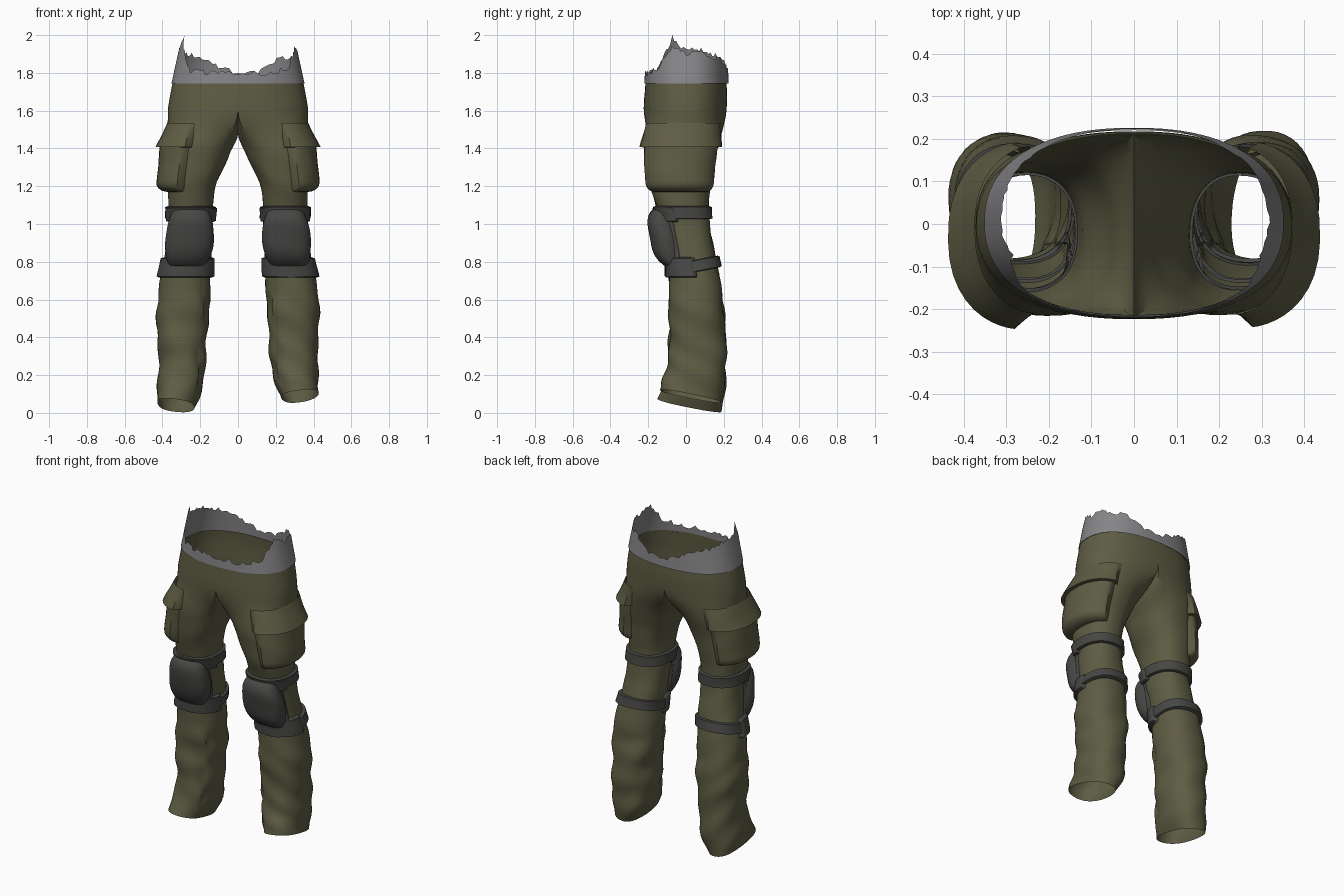
import bpy, bmesh, math, random
from math import sin, cos, pi, radians

if "Cube" in bpy.data.objects:
    bpy.data.objects.remove(bpy.data.objects["Cube"])

random.seed(4)
N = 48            # points around a leg
ARC = 18          # ring points -ARC..ARC lie on the outer half of the hips


def material(name, col):
    m = bpy.data.materials.new(name)
    m.diffuse_color = (*col, 1)
    m.use_nodes = True
    m.node_tree.nodes["Principled BSDF"].inputs["Base Color"].default_value = m.diffuse_color
    return m


OLIVE = material("olive cloth", (0.112, 0.108, 0.057))
GREY = material("grey shirt cloth", (0.24, 0.24, 0.25))
DARK = material("dark padding", (0.062, 0.062, 0.059))

# leg sections: height, inner x, outer x, front y, back y
LEG = [(0.05, .225, .43, -.145, .185), (0.12, .20, .425, -.13, .20),
       (0.2, .183, .42, -.10, .21), (0.4, .162, .428, -.09, .21),
       (0.6, .15, .425, -.09, .195), (0.72, .145, .412, -.09, .178),
       (0.85, .14, .383, -.10, .152), (1.0, .135, .37, -.13, .125),
       (1.1, .13, .37, -.16, .12), (1.2, .12, .37, -.19, .13),
       (1.3, .075, .375, -.205, .145), (1.4, .035, .377, -.215, .165),
       (1.6, .0, .372, -.222, .21)]


def section(z):
    """Smoothly interpolated leg section at height z."""
    z = min(max(z, LEG[0][0]), LEG[-1][0])
    i = next(k for k in range(len(LEG) - 1) if z <= LEG[k + 1][0])
    a, b = LEG[i], LEG[i + 1]
    p, q = LEG[max(i - 1, 0)], LEG[min(i + 2, len(LEG) - 1)]
    h = b[0] - a[0]
    t = (z - a[0]) / h
    out = []
    for k in range(1, 5):
        ma = (b[k] - p[k]) / (b[0] - p[0]) * h
        mb = (q[k] - a[k]) / (q[0] - a[0]) * h
        out.append((2*t**3 - 3*t*t + 1)*a[k] + (t**3 - 2*t*t + t)*ma
                   + (3*t*t - 2*t**3)*b[k] + (t**3 - t*t)*mb)
    return out


def spow(c, n=2.3):
    return math.copysign(abs(c) ** (2 / n), c)


def leg_point(z, t, side, off=0.0):
    """Point on a leg at height z and angle t (0 outside, -90 front)."""
    xi, xo, yf, yb = section(z)
    fold = sin(27*z + 2*sin(t + side) + side) * sin(1.5*t + 9*z)
    amp = .009 if z < .6 else .003
    off += amp * fold
    x = (xi + xo)/2 + ((xo - xi)/2 + off) * spow(cos(t))
    y = (yf + yb)/2 + ((yb - yf)/2 + off) * spow(sin(t))
    k = max(0, (.35 - z) / .3)          # slanted hem, one leg slightly higher
    dz = k * (-.2*(y - .02) + .12*(x - .32) + (.038 if side > 0 else -.012))
    return (side * x, y, max(0, z + dz))


def hip_point(z, t, w, yf, yb):
    return (w * max(0, spow(cos(t))), (yf + yb)/2 + (yb - yf)/2 * spow(sin(t)), z)


def finish(bm, name, mat):
    bmesh.ops.remove_doubles(bm, verts=bm.verts, dist=.0005)
    bmesh.ops.recalc_face_normals(bm, faces=bm.faces)
    me = bpy.data.meshes.new(name)
    bm.to_mesh(me)
    bm.free()
    ob = bpy.data.objects.new(name, me)
    bpy.context.collection.objects.link(ob)
    me.materials.append(mat)
    bpy.ops.object.select_all(action='DESELECT')
    ob.select_set(True)
    bpy.context.view_layer.objects.active = ob
    bpy.ops.object.shade_smooth_by_angle(angle=radians(40))
    return ob


def loft(bm, rows, closed):
    vs = [[bm.verts.new(p) for p in r] for r in rows]
    for a, b in zip(vs, vs[1:]):
        n = len(a)
        for i in range(n if closed else n - 1):
            j = (i + 1) % n
            bm.faces.new((a[i], a[j], b[j], b[i]))


# ---- trousers: two legs meeting in a saddle at the crotch, then hips ----
bm = bmesh.new()
for s in (1, -1):
    idx = list(range(-ARC, N - ARC))
    ts = [2*pi*i/N for i in idx]
    rows = [[leg_point(.05 + .03*k, t, s) for t in ts] for k in range(45)]
    z0 = .05 + .03*44
    crotch = []
    for i in idx:
        if i <= ARC:
            crotch.append(hip_point(1.61, pi/2*i/ARC, .371, -.224, .215))
        else:
            f = (i - ARC) / (N - 2*ARC)
            y = .215 + f * (-.224 - .215)
            crotch.append((0, y, 1.485 + .125*(y/.22)**2))
    for k in range(1, 9):
        b = k / 8
        e = b*b*(3 - 2*b)
        row = []
        for t, c in zip(ts, crotch):
            z = z0 + (c[2] - z0) * b
            p = leg_point(z, t, s)
            row.append((p[0]*(1-e) + s*c[0]*e, p[1]*(1-e) + c[1]*e, z))
        rows.append(row)
    loft(bm, rows, True)
    hips = [rows[-1][:2*ARC + 1]]
    for z, w, yf, yb in ((1.66, .363, -.222, .218), (1.71, .354, -.217, .217),
                         (1.76, .344, -.214, .212)):
        hips.append([(s*p[0], p[1], p[2]) for p in
                     (hip_point(z, pi/2*i/ARC, w, yf, yb) for i in range(-ARC, ARC + 1))])
    loft(bm, hips, False)
finish(bm, "trousers", OLIVE)

# ---- torn shirt band above the waist ----
TORN = [(0, 1.90), (10, 1.93), (20, 1.90), (40, 1.88), (55, 1.87), (72, 1.81), (90, 1.80),
        (105, 1.83), (125, 1.88), (140, 1.90), (155, 1.91), (170, 1.93), (185, 1.93),
        (193, 1.96), (197, 2.0), (203, 1.94), (215, 1.87), (225, 1.81), (250, 1.80),
        (270, 1.80), (300, 1.80), (320, 1.83), (330, 1.89), (345, 1.94), (360, 1.90)]
M = 120
tops = []
for i in range(M):
    a = 360 * i / M
    k = next(j for j in range(len(TORN) - 1) if a < TORN[j + 1][0])
    (a0, h0), (a1, h1) = TORN[k], TORN[k + 1]
    h = h0 + (h1 - h0) * (a - a0) / (a1 - a0)
    tops.append(2.0 if abs(a - 198) < 1 else min(1.97, h + random.uniform(-.014, .014)))


def band_point(f, i):
    z = 1.745 + f * (tops[i] - 1.745)
    t = 2*pi*i/M
    w = .351 - .22*(z - 1.75)
    return (w*spow(cos(t)), .003 + (.223 - .05*(z - 1.75))*spow(sin(t)), z)


bm = bmesh.new()
lip = [(x*.975, y*.975, z + .004) for x, y, z in (band_point(0, i) for i in range(M))]
loft(bm, [lip] + [[band_point(f, i) for i in range(M)] for f in (0, .15, .4, .7, 1)], True)
finish(bm, "torn_shirt_band", GREY)


def patch(name, side, a0, a1, z0, z1, off, mat, nu=28, nv=12, tilt=0.0, waist=0.0):
    """Raised panel that follows the leg; off(u, v) gives its height."""
    closed = a1 - a0 >= 360
    rows = []
    for j in range(nv + 1):
        v = sin(pi/2 * (2*j/nv - 1))
        row = []
        for i in range(nu if closed else nu + 1):
            u = 2*i/nu - 1
            if not closed:
                u = sin(pi/2 * u)
            squeeze = 1 - waist*v*v
            t = radians((a0 + a1)/2 + (a1 - a0)/2 * u * squeeze)
            z = (z0 + z1)/2 + (z1 - z0)/2 * v
            x, y, z = leg_point(z, t, side, off(u, v))
            row.append((x, y, z + tilt*y))
        rows.append(row)
    bm = bmesh.new()
    loft(bm, rows, closed)
    finish(bm, name, mat)


def rim(q, k=14):
    return min(1, (1 - abs(q)) * k)


def flat(h):
    return lambda u, v: -.006 + (h + .006) * rim(u) * rim(v)


def band(h):
    return lambda u, v: -.006 + (h + .006) * rim(v)


def pouch(u, v):
    swell = .048 - .016*v if v > -.7 else .059 * math.sqrt(max(0, 1 - ((-.7 - v)/.3)**2))
    return -.006 + (swell + .006) * rim(u, 7) * (.55 + .45*(1 - u*u))


def flap(u, v):
    return -.006 + (.036 - .032*v) * rim(u, 10) * rim(min(v, 0), 30) * (.6 + .4*(1 - u*u))


def dome(u, v):
    return -.008 + .085 * (1 - u**4) * (1 - abs(v)**3.5) ** .8


for s, tag in ((1, "left"), (-1, "right")):
    # cargo pocket and its flap
    patch(tag + "_cargo_pocket", s, -76, 72, 1.17, 1.46, pouch, OLIVE, nv=18)
    patch(tag + "_pocket_flap", s, -80, 76, 1.405, 1.535, flap, OLIVE)
    # straps around the knee
    patch(tag + "_upper_strap", s, 0, 360, 1.025, 1.095, band(.016), DARK, nu=48)
    patch(tag + "_lower_strap", s, 0, 360, .735, .80, band(.014), DARK, nu=48, tilt=.2)
    # knee pad: backing, side wings and domed cap
    patch(tag + "_pad_backing", s, -155, -25, .74, 1.09, flat(.012), DARK)
    patch(tag + "_upper_wing", s, -175, -12, 1.01, 1.09, flat(.021), DARK)
    patch(tag + "_lower_wing", s, -178, 6, .715, .825, flat(.02), DARK)
    patch(tag + "_knee_cap", s, -152, -28, .765, 1.09, dome, DARK, nv=20, waist=.25)
